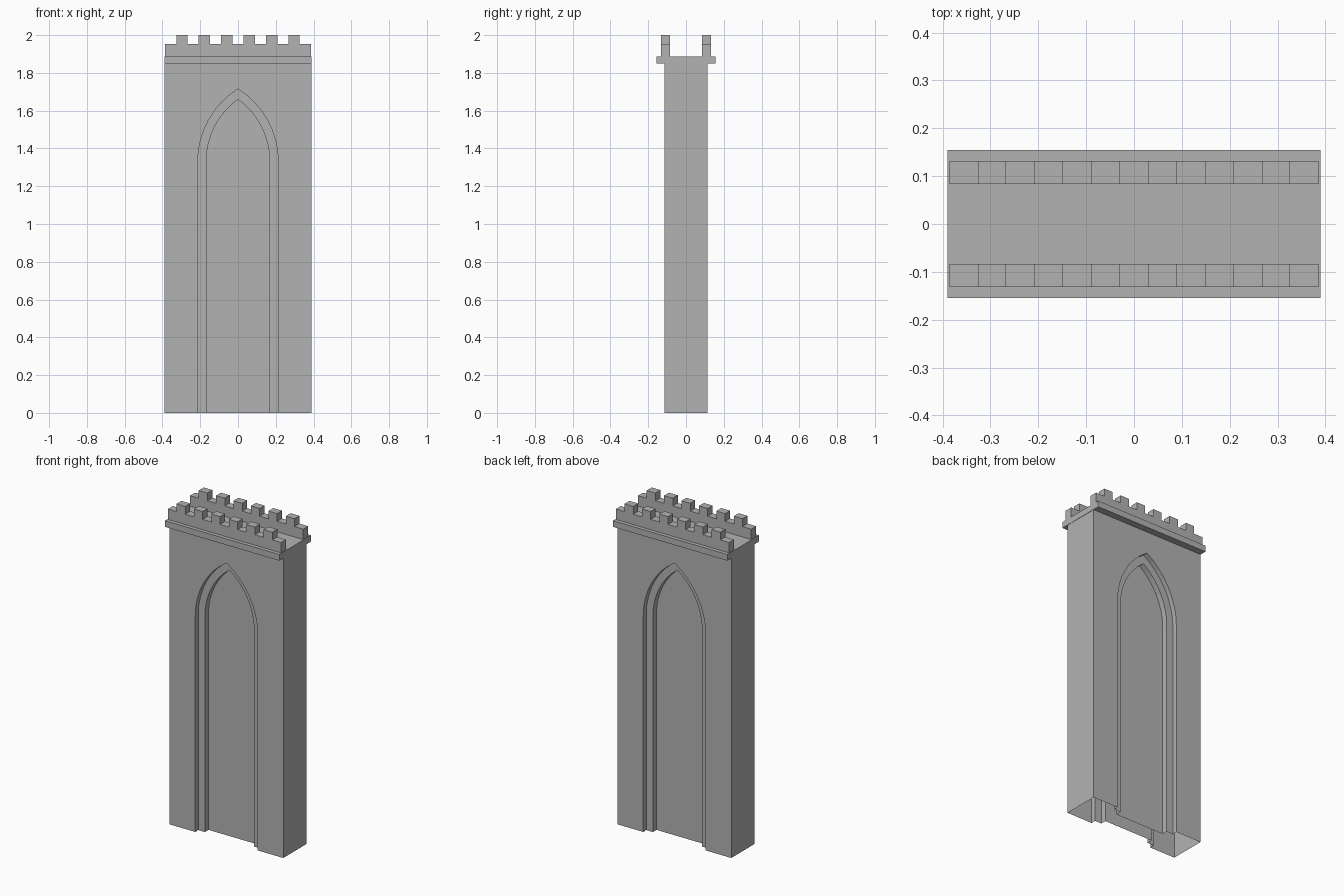
import bpy, bmesh, math

if "Cube" in bpy.data.objects:
    bpy.data.objects.remove(bpy.data.objects["Cube"], do_unlink=True)

STONE = (0.45, 0.45, 0.45, 1)
stone = bpy.data.materials.new("grey stone")
stone.use_nodes = True
stone.diffuse_color = STONE
stone.node_tree.nodes["Principled BSDF"].inputs["Base Color"].default_value = STONE

HALF_W, HALF_D, WALL_TOP = 0.388, 0.113, 1.85
CORNICE_D, CORNICE_TOP = 0.155, 1.888
SPRING, ARCH_CENTRE = 1.33, 0.241
OUTER_R, INNER_R = 0.454, 0.409
STEP, PANEL = 0.03, 0.065
ARC_STEPS = 8


def finish(name, bm):
    bmesh.ops.remove_doubles(bm, verts=bm.verts, dist=0.0001)
    bmesh.ops.recalc_face_normals(bm, faces=bm.faces)
    mesh = bpy.data.meshes.new(name)
    bm.to_mesh(mesh)
    bm.free()
    mesh.materials.append(stone)
    obj = bpy.data.objects.new(name, mesh)
    bpy.context.collection.objects.link(obj)
    return obj


def face(bm, points):
    return bm.faces.new([bm.verts.new(p) for p in points])


def arch(radius):
    """Pointed arch outline, from the left foot over the apex to the right foot."""
    sweep = math.acos(ARCH_CENTRE / radius)
    right = [(radius - ARCH_CENTRE, 0)]
    for i in range(ARC_STEPS + 1):
        a = sweep * i / ARC_STEPS
        right.append((radius * math.cos(a) - ARCH_CENTRE, SPRING + radius * math.sin(a)))
    left = [(-x, z) for x, z in right[:-1]]
    return left + right[::-1]


def prism(name, outline, y0, y1):
    """Solid from an x-z outline, running from y0 to y1."""
    bm = bmesh.new()
    base = face(bm, [(x, y0, z) for x, z in outline])
    new = bmesh.ops.extrude_face_region(bm, geom=[base])["geom"]
    verts = [v for v in new if isinstance(v, bmesh.types.BMVert)]
    bmesh.ops.translate(bm, vec=(0, y1 - y0, 0), verts=verts)
    return finish(name, bm)


# Hollow wall, open below, with a stepped pointed recess on both faces
bm = bmesh.new()
outer, inner = arch(OUTER_R), arch(INNER_R)
for side in (-1, 1):
    def at(points, depth):
        return [(x, side * (HALF_D - depth), z) for x, z in points]

    corners = [(HALF_W, 0), (HALF_W, WALL_TOP), (-HALF_W, WALL_TOP), (-HALF_W, 0)]
    face(bm, at(outer + corners, 0))
    rings = [at(outer, 0), at(outer, STEP), at(inner, STEP), at(inner, PANEL)]
    for a, b in zip(rings, rings[1:]):
        for i in range(len(a) - 1):
            face(bm, [a[i], a[i + 1], b[i + 1], b[i]])
    face(bm, rings[-1])
    face(bm, [(side * HALF_W, -HALF_D, 0), (side * HALF_W, HALF_D, 0),
              (side * HALF_W, HALF_D, WALL_TOP), (side * HALF_W, -HALF_D, WALL_TOP)])
finish("arched_wall", bm)

# Cornice slab
edge = HALF_W + 0.002
prism("cornice", [(-edge, WALL_TOP), (edge, WALL_TOP), (edge, CORNICE_TOP), (-edge, CORNICE_TOP)],
      -CORNICE_D, CORNICE_D)

# Crenellated parapets, front and back
BAYS, REACH = 13, 0.386
outline = [(REACH, CORNICE_TOP), (-REACH, CORNICE_TOP)]
for i in range(BAYS):
    z = 2.0 if i % 2 else 1.952
    for k in (i, i + 1):
        outline.append((-REACH + 2 * REACH * k / BAYS, z))
prism("front_parapet", outline, -0.132, -0.084)
prism("back_parapet", outline, 0.084, 0.132)
